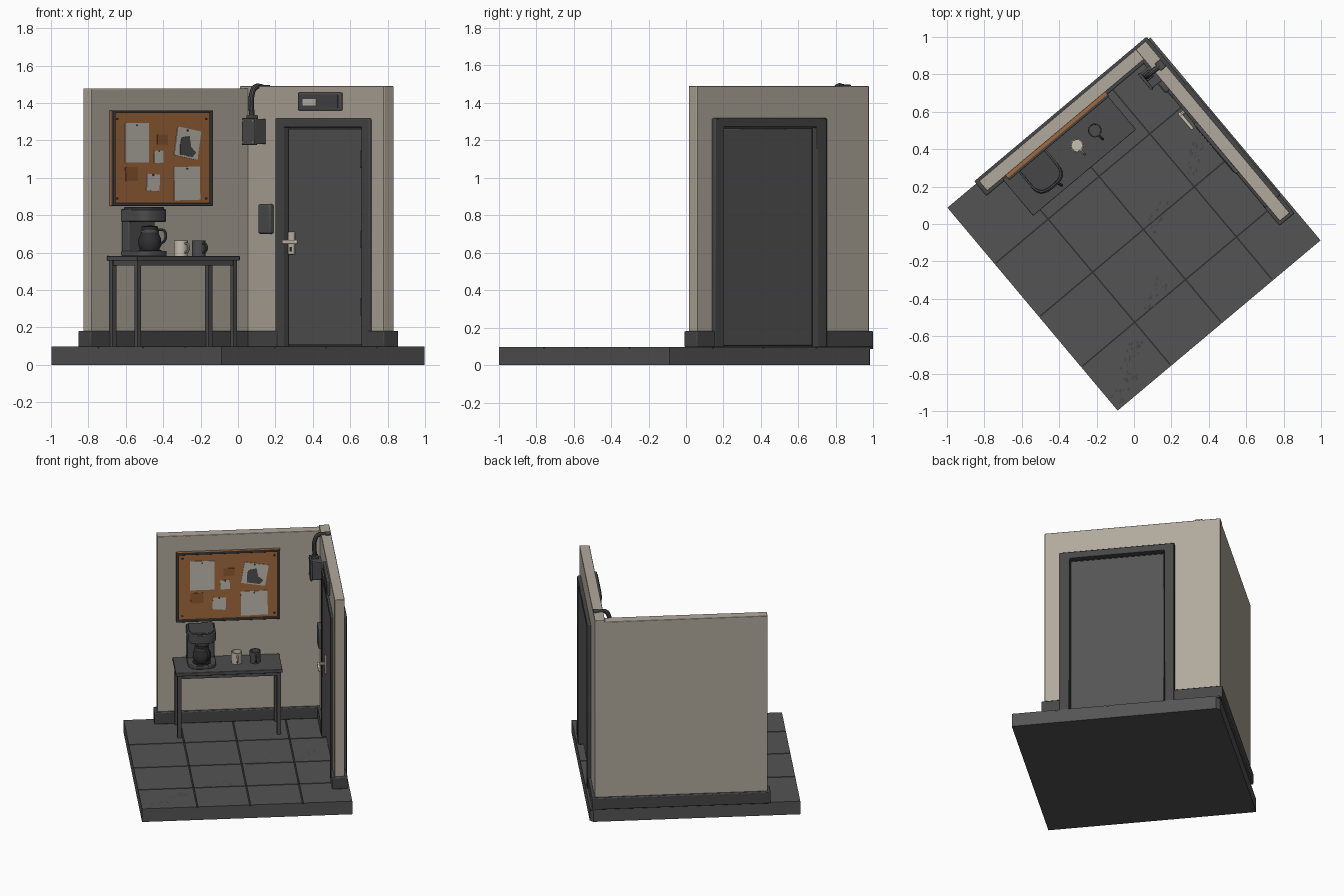
import bpy, bmesh, math, random
from mathutils import Vector, Matrix

if "Cube" in bpy.data.objects:
    bpy.data.objects.remove(bpy.data.objects["Cube"])

TURN = math.radians(40)  # the whole room is turned about z
made = []


def material(name, r, g, b):
    m = bpy.data.materials.new(name)
    m.use_nodes = True
    m.diffuse_color = (r, g, b, 1)
    m.node_tree.nodes["Principled BSDF"].inputs["Base Color"].default_value = (r, g, b, 1)
    return m


wall = material("wall beige", .44, .395, .335)
floor = material("floor grey", .088, .088, .088)
trim = material("trim charcoal", .062, .062, .064)
door = material("door grey", .088, .088, .09)
steel = material("furniture charcoal", .075, .075, .077)
black = material("soot black", .03, .03, .03)
cork = material("cork brown", .36, .14, .045)
note = material("dark cork note", .27, .10, .03)
paper = material("paper", .53, .5, .44)
cream = material("cream", .58, .52, .44)


def finish(name, bm, mat, bevel=0):
    bmesh.ops.recalc_face_normals(bm, faces=bm.faces)
    me = bpy.data.meshes.new(name)
    bm.to_mesh(me)
    bm.free()
    me.materials.append(mat)
    ob = bpy.data.objects.new(name, me)
    bpy.context.collection.objects.link(ob)
    ob.rotation_euler.z = TURN
    if bevel:
        mod = ob.modifiers.new("soft edges", 'BEVEL')
        mod.width, mod.segments, mod.limit_method = bevel, 2, 'ANGLE'
    made.append(ob)
    return ob


def box(name, u, v, z, mat, bevel=0):
    """Box from three (low, high) ranges in room axes."""
    bm = bmesh.new()
    bmesh.ops.create_cube(bm, size=1)
    for p in bm.verts:
        p.co = Vector([(a + b) / 2 + c * (b - a) for (a, b), c in zip((u, v, z), p.co)])
    return finish(name, bm, mat, bevel)


def prism(name, pts, axis, lo, hi, mat, bevel=0):
    """Outline extruded along room axis u, v or z."""
    place = {'u': lambda a, b: (lo, a, b), 'v': lambda a, b: (a, lo, b), 'z': lambda a, b: (a, b, lo)}[axis]
    bm = bmesh.new()
    f = bm.faces.new([bm.verts.new(place(a, b)) for a, b in pts])
    ext = bmesh.ops.extrude_face_region(bm, geom=[f])
    shift = Vector([(hi - lo) * (axis == k) for k in 'uvz'])
    bmesh.ops.translate(bm, vec=shift, verts=[e for e in ext['geom'] if isinstance(e, bmesh.types.BMVert)])
    return finish(name, bm, mat, bevel)


def lathe(name, profile, at, mat, steps=24):
    bm = bmesh.new()
    vs = [bm.verts.new((r, 0, z)) for r, z in profile]
    es = [bm.edges.new(p) for p in zip(vs, vs[1:])]
    bmesh.ops.spin(bm, geom=vs + es, cent=(0, 0, 0), axis=(0, 0, 1), angle=math.tau, steps=steps)
    bmesh.ops.remove_doubles(bm, verts=bm.verts, dist=1e-4)
    bmesh.ops.translate(bm, vec=at, verts=bm.verts)
    return finish(name, bm, mat)


def tube(name, pts, r, mat):
    cu = bpy.data.curves.new(name, 'CURVE')
    cu.dimensions, cu.bevel_depth, cu.bevel_resolution, cu.use_fill_caps = '3D', r, 3, True
    cu.resolution_u = 8
    sp = cu.splines.new('BEZIER')
    sp.bezier_points.add(len(pts) - 1)
    for bp, p in zip(sp.bezier_points, pts):
        bp.co = p
        bp.handle_left_type = bp.handle_right_type = 'AUTO'
    cu.materials.append(mat)
    ob = bpy.data.objects.new(name, cu)
    bpy.context.collection.objects.link(ob)
    ob.rotation_euler.z = TURN
    made.append(ob)


def sheet(name, cu, cz, w, h, tilt, mat, v=.622):
    """Thin plate pinned on the board."""
    c, s = math.cos(tilt), math.sin(tilt)
    corners = [(i * w / 2, j * h / 2) for i, j in ((-1, -1), (1, -1), (1, 1), (-1, 1))]
    prism(name, [(cu + a * c - b * s, cz + a * s + b * c) for a, b in corners], 'v', v, v - .004, mat)


# floor slab with separate tiles and a clipped back corner
E = .708
prism("floor_slab", [(-E, -E), (E, -E), (E, .685), (.685, E), (-E, E)], 'z', 0, .09, floor)
box("tile_joints", (-.7, .67), (-.7, .69), (.089, .0915), black)
u_cuts, v_cuts = (-E, -.335, .02, .375, E), (-E, -.405, -.055, .315, E)
for i in range(4):
    for j in range(4):
        box("floor_tile", (u_cuts[i] + .004 * (i > 0), u_cuts[i + 1] - .004 * (i < 3)),
            (v_cuts[j] + .004 * (j > 0), v_cuts[j + 1] - .004 * (j < 3)), (.085, .097), floor)

# walls, the right one with a doorway
box("back_wall", (-.488, .64), (.64, .708), (.09, 1.477), wall, .004)
prism("door_wall", [(-.49, .09), (-.35, .09), (-.35, 1.29), (.36, 1.29), (.36, .09), (.708, .09),
                    (.708, 1.49), (-.49, 1.49)], 'u', .607, .676, wall, .004)

# baseboards
box("back_baseboard", (-.508, .60), (.622, .724), (.095, .182), trim, .006)
for lo, hi in ((-.508, -.37), (.38, .724)):
    box("door_wall_baseboard", (.59, .695), (lo, hi), (.095, .182), trim, .006)

# door, frame, hinges and handle
prism("door_frame", [(-.385, .095), (-.318, .095), (-.318, 1.27), (.33, 1.27), (.33, .095), (.397, .095),
                     (.397, 1.318), (-.385, 1.318)], 'u', .592, .7, trim, .006)
box("door_gap", (.632, .655), (-.32, .332), (.096, 1.272), black)
box("door_panel", (.62, .665), (-.31, .322), (.105, 1.262), door, .004)
for z in (.31, .67, 1.1):
    box("hinge", (.605, .625), (-.322, -.295), (z - .045, z + .045), steel, .004)
box("handle_plate", (.608, .622), (.262, .312), (.59, .71), cream, .004)
box("lock_slot", (.605, .609), (.28, .294), (.605, .63), black)
tube("handle_stem", [(.61, .287, .657), (.565, .287, .657)], .012, cream)
box("handle_lever", (.557, .575), (.185, .302), (.645, .668), cream, .006)

# sign above the door
box("sign_case", (.588, .61), (-.148, .205), (1.36, 1.455), steel, .006)
box("sign_recess", (.584, .59), (-.13, .187), (1.372, 1.443), trim)
box("sign_label", (.581, .586), (.045, .155), (1.386, 1.42), paper)

# wall switch unit
box("switch_box", (.578, .61), (.425, .525), (.70, .86), steel, .01)

# junction box with screws and conduit going over the wall
box("junction_box", (.542, .61), (.492, .595), (1.18, 1.315), steel, .005)
box("junction_cover", (.53, .545), (.487, .60), (1.175, 1.32), steel, .004)
for v in (.502, .585):
    for z in (1.19, 1.305):
        box("cover_screw", (.526, .532), (v - .005, v + .005), (z - .005, z + .005), cream)
tube("conduit", [(.568, .56, 1.31), (.568, .56, 1.45), (.592, .56, 1.486), (.63, .56, 1.486),
                 (.66, .56, 1.478)], .015, steel)
box("conduit_collar", (.546, .59), (.538, .582), (1.312, 1.335), steel, .005)
box("conduit_clamp", (.635, .674), (.535, .585), (1.486, 1.497), steel, .003)

# cork board with frame, papers and pins
L, R, B, T = -.36, .338, .85, 1.36
box("cork_panel", (L, R), (.622, .642), (B, T), cork)
for u, z in (((L, R), (B, B + .014)), ((L, R), (T - .014, T)),
             ((L, L + .016), (B, T)), ((R - .016, R), (B, T))):
    box("board_frame", u, (.608, .642), z, trim, .003)
for args in ((-.186, 1.187, .164, .213, 0), (.168, 1.185, .165, .155, -.17), (.164, .97, .18, .178, .02),
             (-.033, 1.113, .064, .066, .05), (-.072, .975, .09, .09, -.05)):
    sheet("pinned_paper", *args, paper)
    sheet("paper_pin", args[0], args[1] + args[3] * .44, .01, .01, 0, trim, .618)
for args in ((-.222, 1.02, .085, .075, .03), (-.006, 1.205, .075, .055, 0)):
    sheet("brown_note", *args, note)
blot = [(.115, 1.125), (.20, 1.11), (.225, 1.135), (.19, 1.165), (.18, 1.225), (.125, 1.215), (.115, 1.18)]
prism("picture_blot", blot, 'v', .619, .616, steel)
for u in (-.32, .30):
    for z in (.89, 1.315):
        sheet("corner_pin", u, z, .011, .011, 0, black)

# table
box("table_top", (-.385, .333), (.38, .634), (.557, .582), steel, .003)
for u in (-.36, .31):
    for v in (.405, .612):
        box("table_leg", (u - .013, u + .013), (v - .013, v + .013), (.095, .56), steel)
    box("side_rail", (u - .008, u + .008), (.405, .612), (.53, .56), steel)
for v in (.405, .612):
    box("long_rail", (-.36, .31), (v - .008, v + .008), (.53, .56), steel)


# coffee maker
def rounded(cu, half, back, mid, depth):
    arc = [math.pi * (1 + k / 12) for k in range(13)]
    power = lambda t: math.copysign(abs(t) ** .7, t)
    return [(cu + half, back), (cu - half, back)] + \
        [(cu + half * power(math.cos(a)), mid + depth * power(math.sin(a))) for a in arc]


CU, CV = -.2, .495
prism("coffee_base", rounded(CU, .095, .62, .51, .085), 'z', .582, .608, steel, .004)
box("coffee_column", (CU - .092, CU + .092), (.56, .622), (.60, .83), steel, .006)
prism("coffee_head", rounded(CU, .095, .622, .52, .09), 'z', .765, .832, steel, .005)
prism("coffee_lid", rounded(CU, .085, .61, .52, .08), 'z', .83, .844, trim, .004)
lathe("hot_plate", [(0, .606), (.062, .606), (.062, .614), (0, .614)], (CU, CV, 0), black)
lathe("carafe", [(0, .614), (.05, .614), (.062, .64), (.06, .675), (.042, .715), (.045, .74), (0, .745)],
      (CU, CV, 0), black)
lathe("carafe_band", [(.045, .708), (.049, .708), (.049, .722), (.043, .722)], (CU, CV, 0), steel)
tube("carafe_handle", [(CU + .02, CV - .045, .722), (CU + .035, CV - .08, .715),
                       (CU + .035, CV - .085, .67), (CU + .025, CV - .055, .645)], .007, steel)

# mugs
for name, u, mat in (("cream_mug", .036, cream), ("dark_mug", .161, steel)):
    lathe(name, [(0, .583), (.036, .583), (.037, .665), (.031, .665), (.03, .6), (0, .6)], (u, .518, 0), mat)
    tube(name + "_handle", [(u, .484, .65), (u + .002, .46, .643), (u + .002, .458, .612), (u, .485, .6)],
         .006, mat)

# scattered footprints on the floor
random.seed(4)
for x, y, heading in ((.32, .35, 75), (.13, .04, 60), (.12, -.38, 65), (-.01, -.7, 70), (-.05, -.87, 60)):
    bm = bmesh.new()
    turn = Matrix.Rotation(math.radians(heading - 40), 3, 'Z')
    mid = Matrix.Rotation(-TURN, 3, 'Z') @ Vector((x, y, .0975))
    for k in range(26):
        off = Vector((random.uniform(-.09, .09), random.uniform(-.035, .035), 0))
        s = random.uniform(.004, .009)
        bm.faces.new([bm.verts.new(mid + turn @ (off + Vector((a * s, b * s * .5, 0))))
                      for a, b in ((-1, -1), (1, -1), (1, 1), (-1, 1))])
    finish("footprint", bm, trim)

# turn the tubes into meshes and shade everything
bpy.ops.object.select_all(action='DESELECT')
for ob in made:
    ob.select_set(ob.type == 'CURVE')
    if ob.type == 'CURVE':
        bpy.context.view_layer.objects.active = ob
bpy.ops.object.convert(target='MESH')
for ob in made:
    ob.select_set(True)
bpy.ops.object.shade_smooth_by_angle(angle=math.radians(35))
